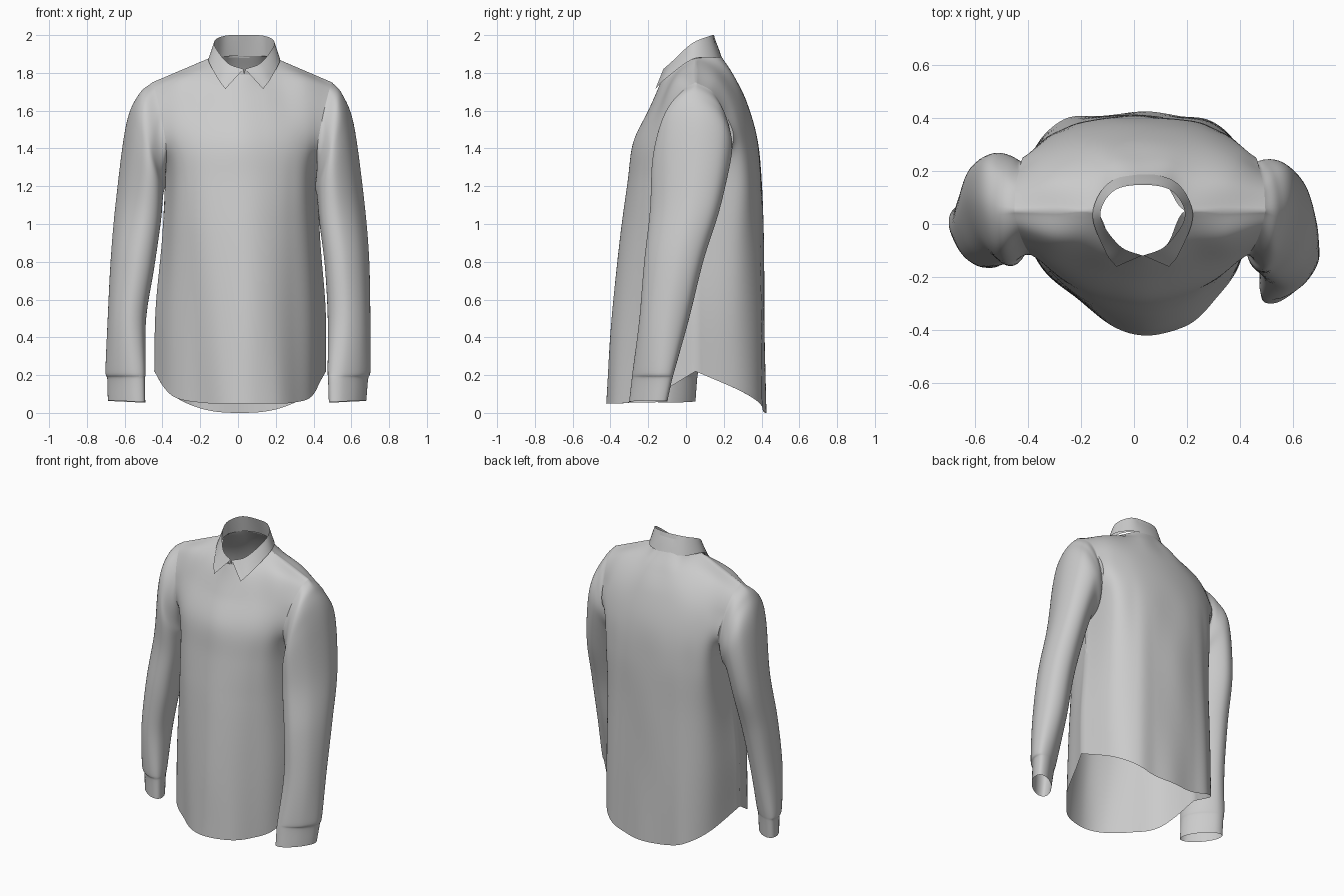
import bpy, bmesh, math
from mathutils import Vector as V


def spline(pts, n, closed=False):
    """Resample control points with a Catmull-Rom curve, n steps per span."""
    pts = [V(p) for p in pts]
    k = len(pts)
    if closed:
        ext = [pts[-1]] + pts + pts[:2]
        spans = k
    else:
        ext = [2 * pts[0] - pts[1]] + pts + [2 * pts[-1] - pts[-2]]
        spans = k - 1
    out = []
    for i in range(spans):
        a, b, c, d = ext[i:i + 4]
        for j in range(n):
            t = j / n
            out.append(0.5 * (2 * b + (c - a) * t + (2 * a - 5 * b + 4 * c - d) * t * t
                              + (3 * b - a - 3 * c + d) * t ** 3))
    if not closed:
        out.append(pts[-1])
    return out


def skin(rows, n):
    """Smooth grid through a stack of dense rows."""
    return [list(r) for r in zip(*[spline(col, n) for col in zip(*rows)])]


def build(name, grids, closed=False, angle=50):
    bm = bmesh.new()
    for g in grids:
        vs = [[bm.verts.new(p) for p in row] for row in g]
        w = len(vs[0])
        for r0, r1 in zip(vs, vs[1:]):
            for i in range(w if closed else w - 1):
                j = (i + 1) % w
                bm.faces.new((r0[i], r0[j], r1[j], r1[i]))
    bmesh.ops.remove_doubles(bm, verts=bm.verts, dist=0.004)
    bmesh.ops.recalc_face_normals(bm, faces=bm.faces)
    me = bpy.data.meshes.new(name)
    bm.to_mesh(me)
    bm.free()
    ob = bpy.data.objects.new(name, me)
    bpy.context.collection.objects.link(ob)
    bpy.ops.object.select_all(action='DESELECT')
    ob.select_set(True)
    bpy.context.view_layer.objects.active = ob
    bpy.ops.object.shade_smooth_by_angle(angle=math.radians(angle))
    return ob


def mirrored(row):
    """Half row starting at the centre -> full row from left to right."""
    return [(-x, y, z) for x, y, z in reversed(row[1:])] + list(row)


def drape(p, amp, skew):
    """Soft hanging folds, fading at the sides and toward the chest; slight lean to the right."""
    p = V(p)
    side = max(0, 1 - (p.x / 0.42) ** 2)
    p.y += amp * side * max(0, 1 - p.z / 1.5) * math.sin(19 * p.x + 1.5 * p.z + 1)
    p.x += skew * side * max(0, 1 - p.z) + 0.01 + 0.007 * p.z
    return p


# Half panels: each row runs centre -> side seam / armhole, rows run hem -> shoulder
front = [
    [(0, -.43, .05), (.13, -.385, .05), (.25, -.295, .055), (.37, -.17, .09), (.455, .05, .22)],
    [(0, -.405, .45), (.13, -.36, .45), (.25, -.28, .45), (.37, -.16, .48), (.45, .05, .55)],
    [(0, -.355, .9), (.13, -.325, .9), (.25, -.26, .9), (.355, -.15, .9), (.42, .05, .9)],
    [(0, -.31, 1.22), (.13, -.29, 1.22), (.25, -.24, 1.22), (.345, -.15, 1.21), (.405, .05, 1.2)],
    [(0, -.28, 1.43), (.13, -.26, 1.43), (.25, -.22, 1.43), (.34, -.17, 1.42), (.40, -.11, 1.40)],
    [(0, -.20, 1.60), (.12, -.18, 1.61), (.23, -.15, 1.61), (.34, -.125, 1.60), (.43, -.09, 1.58)],
    [(0, -.155, 1.70), (.11, -.13, 1.72), (.20, -.07, 1.775), (.33, -.055, 1.76), (.46, -.02, 1.705)],
    [(0, -.12, 1.79), (.10, -.08, 1.81), (.17, .05, 1.88), (.32, .05, 1.815), (.475, .05, 1.75)],
]
back = [
    [(0, .418, 0), (.15, .415, .01), (.28, .39, .05), (.39, .28, .12), (.455, .05, .22)],
    [(0, .41, .45), (.15, .41, .45), (.28, .38, .46), (.395, .27, .5), (.45, .05, .55)],
    [(0, .41, .9), (.15, .40, .9), (.27, .37, .9), (.385, .27, .9), (.42, .05, .9)],
    [(0, .40, 1.22), (.15, .395, 1.22), (.27, .365, 1.22), (.385, .285, 1.21), (.405, .05, 1.2)],
    [(0, .378, 1.45), (.14, .37, 1.45), (.265, .345, 1.45), (.38, .298, 1.44), (.435, .245, 1.42)],
    [(0, .32, 1.65), (.13, .312, 1.65), (.25, .285, 1.65), (.365, .25, 1.63), (.455, .205, 1.59)],
    [(0, .25, 1.79), (.11, .243, 1.79), (.21, .185, 1.80), (.34, .165, 1.765), (.47, .14, 1.70)],
    [(0, .185, 1.89), (.09, .16, 1.89), (.17, .05, 1.88), (.32, .05, 1.815), (.475, .05, 1.75)],
]
N = 8
panels = []
for rows, amp, skew in ((front, .010, .06), (back, .008, 0)):
    grid = skin([spline(mirrored(r), N) for r in rows], N)
    tip, neck = V(front[-1][-1]), V(front[-1][2])
    for k in range(2 * N + 1):                      # straight shared shoulder seam
        p = tip.lerp(neck, k / (2 * N))
        grid[-1][-1 - k] = p
        grid[-1][k] = V((-p.x, p.y, p.z))
    panels.append([[drape(p, amp, skew) for p in row] for row in grid])
build("shirt_body", panels, angle=75)

# Collar: neckline, folded top edge, and outer leaf ending in two points
base = [(0, -.12, 1.785), (.10, -.08, 1.81), (.165, .03, 1.87), (.12, .14, 1.885), (0, .18, 1.89)]
fold = [(.004, -.12, 1.82), (.09, -.08, 1.855), (.16, .03, 1.955), (.11, .125, 1.995), (0, .148, 2.0)]
leaf = [(.10, -.162, 1.715), (.14, -.107, 1.77), (.19, .035, 1.872), (.13, .155, 1.88), (0, .19, 1.88)]


def around(row):
    return [(-x, y, z) for x, y, z in row] + list(reversed(row))[1:]


def collar_strip(lo, hi, n):
    a, b = spline(around(lo), N), spline(around(hi), N)
    shift = V((.033, 0, 0))
    return [[p.lerp(q, k / n) + shift for p, q in zip(a, b)] for k in range(n + 1)]


build("collar", [collar_strip(base, fold, 4), collar_strip(fold, leaf, 4)])

# Sleeves: armhole edge, then rings of (x, y, z, half width, half depth, tilt)
right = [(.480, .045, 1.44, .073, .195, .245), (.515, .03, 1.34, .098, .21, .19),
         (.548, -.005, 1.08, .118, .187, .07), (.577, -.065, .8, .117, .157, .03),
         (.588, -.115, .5, .113, .132, 0), (.588, -.17, .23, .114, .112, 0),
         (.583, -.18, .18, .107, .108, 0), (.58, -.2, .06, .10, .102, .005)]
left = [(.455, .055, 1.44, .071, .195, .245), (.494, .055, 1.34, .098, .215, .19),
        (.526, .045, 1.08, .118, .192, .07), (.558, .0, .8, .115, .160, .03),
        (.588, -.03, .5, .102, .134, 0), (.595, -.05, .23, .107, .117, 0),
        (.592, -.05, .18, .101, .110, 0), (.59, -.055, .06, .10, .106, .005)]
flatten = [0, .15, .2, .15, .12, .26, .32, .35]      # squashes rings along a diagonal


def sleeve(name, sign, rings):
    edge = -1 if sign > 0 else 0
    f, b = [[row[edge] for row in g[3 * N:]] for g in panels]
    rows = [f + b[-2:0:-1]]                          # armhole loop, starting at the armpit
    for (cx, cy, cz, rx, ry, tilt), d in zip(rings, flatten):
        ring = []
        for k in range(8):
            a = k * math.pi / 4
            ring.append((sign * (cx - rx * math.cos(a - d)),
                         cy - ry * math.sin(a + d), cz - tilt * math.cos(a)))
        rows.append(spline(ring, N, True))
    build(name, [skin(rows, N)], closed=True, angle=60)


sleeve("right_sleeve", 1, right)
sleeve("left_sleeve", -1, left)
